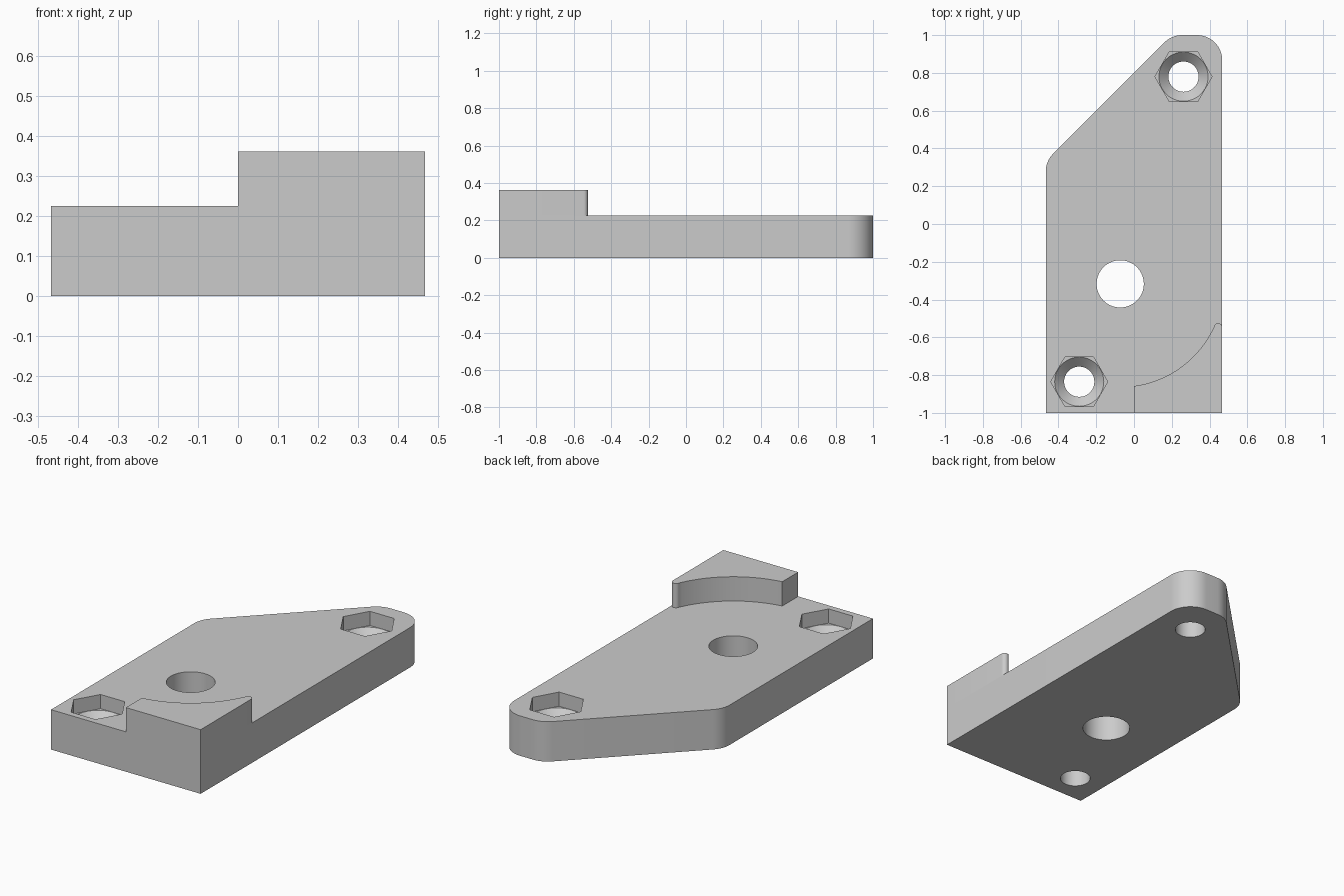
import bpy, bmesh, math

if "Cube" in bpy.data.objects:
    bpy.data.objects.remove(bpy.data.objects["Cube"], do_unlink=True)

HALF_W = 0.467
PLATE_TOP, BLOCK_TOP = 0.225, 0.362
SEAT_FLOOR = 0.145
PIVOT = (-0.073, -0.317)
BOLTS = [(0.262, 0.78), (-0.29, -0.835)]

grey = bpy.data.materials.new("plain grey")
grey.use_nodes = True
grey.diffuse_color = (0.6, 0.6, 0.6, 1)
grey.node_tree.nodes["Principled BSDF"].inputs["Base Color"].default_value = (0.6, 0.6, 0.6, 1)


def arc(centre, r, start, end, steps):
    """Points along an arc, angles in degrees."""
    angles = [math.radians(start + (end - start) * i / steps) for i in range(steps + 1)]
    return [(centre[0] + r * math.cos(a), centre[1] + r * math.sin(a)) for a in angles]


def ring(centre, r, sides):
    return arc(centre, r, 0, 360, sides)[:-1]


def loft(name, sections):
    """Closed solid through (outline, height) sections."""
    bm = bmesh.new()
    loops = [[bm.verts.new((x, y, z)) for x, y in outline] for outline, z in sections]
    for low, high in zip(loops, loops[1:]):
        for i in range(len(low)):
            j = (i + 1) % len(low)
            bm.faces.new((low[i], low[j], high[j], high[i]))
    bm.faces.new(loops[0][::-1])
    bm.faces.new(loops[-1])
    bmesh.ops.recalc_face_normals(bm, faces=bm.faces)
    mesh = bpy.data.meshes.new(name)
    bm.to_mesh(mesh)
    bm.free()
    mesh.materials.append(grey)
    obj = bpy.data.objects.new(name, mesh)
    bpy.context.collection.objects.link(obj)
    return obj


def activate(obj):
    bpy.ops.object.select_all(action='DESELECT')
    obj.select_set(True)
    bpy.context.view_layer.objects.active = obj


def cut(target, cutter):
    mod = target.modifiers.new("cut", 'BOOLEAN')
    mod.operation, mod.solver, mod.object = 'DIFFERENCE', 'EXACT', cutter
    activate(target)
    bpy.ops.object.modifier_apply(modifier=mod.name)
    bpy.data.objects.remove(cutter, do_unlink=True)


# Base plate with a slanted, rounded far end
R = 0.133
outline = [(-HALF_W, -1), (HALF_W, -1)]
outline += arc((HALF_W - R, 1 - R), R, 0, 90, 16)
outline += arc((0.255, 1 - R), R, 90, 135, 8)
outline += arc((R - HALF_W, 0.278), R, 135, 180, 8)
plate = loft("base_plate", [(outline, 0), (outline, PLATE_TOP)])

# Central through hole
hole = ring(PIVOT, 0.125, 64)
cut(plate, loft("hole_cutter", [(hole, -0.1), (hole, 0.4)]))

# Bolt holes: straight bore, conical shoulder, hexagonal nut seat
for bolt in BOLTS:
    bore, rim, hexagon = ring(bolt, 0.08, 48), ring(bolt, 0.13, 48), ring(bolt, 0.151, 6)
    cut(plate, loft("bore_cutter", [(bore, -0.1), (bore, SEAT_FLOOR - 0.05),
                                    (rim, SEAT_FLOOR), (rim, 0.2)]))
    cut(plate, loft("hex_cutter", [(hexagon, SEAT_FLOOR), (hexagon, 0.4)]))

# Raised corner block, hollowed concentrically with the central hole
block_outline = [(0, -1), (HALF_W, -1)]
block_outline += arc((HALF_W - 0.022, -0.547), 0.022, 0, 160, 10)
block_outline += arc(PIVOT, 0.546, -24.5, -82.3, 32)
block = loft("corner_block", [(block_outline, PLATE_TOP), (block_outline, BLOCK_TOP)])

for part in (plate, block):
    activate(part)
    bpy.ops.object.shade_smooth_by_angle(angle=math.radians(30))
